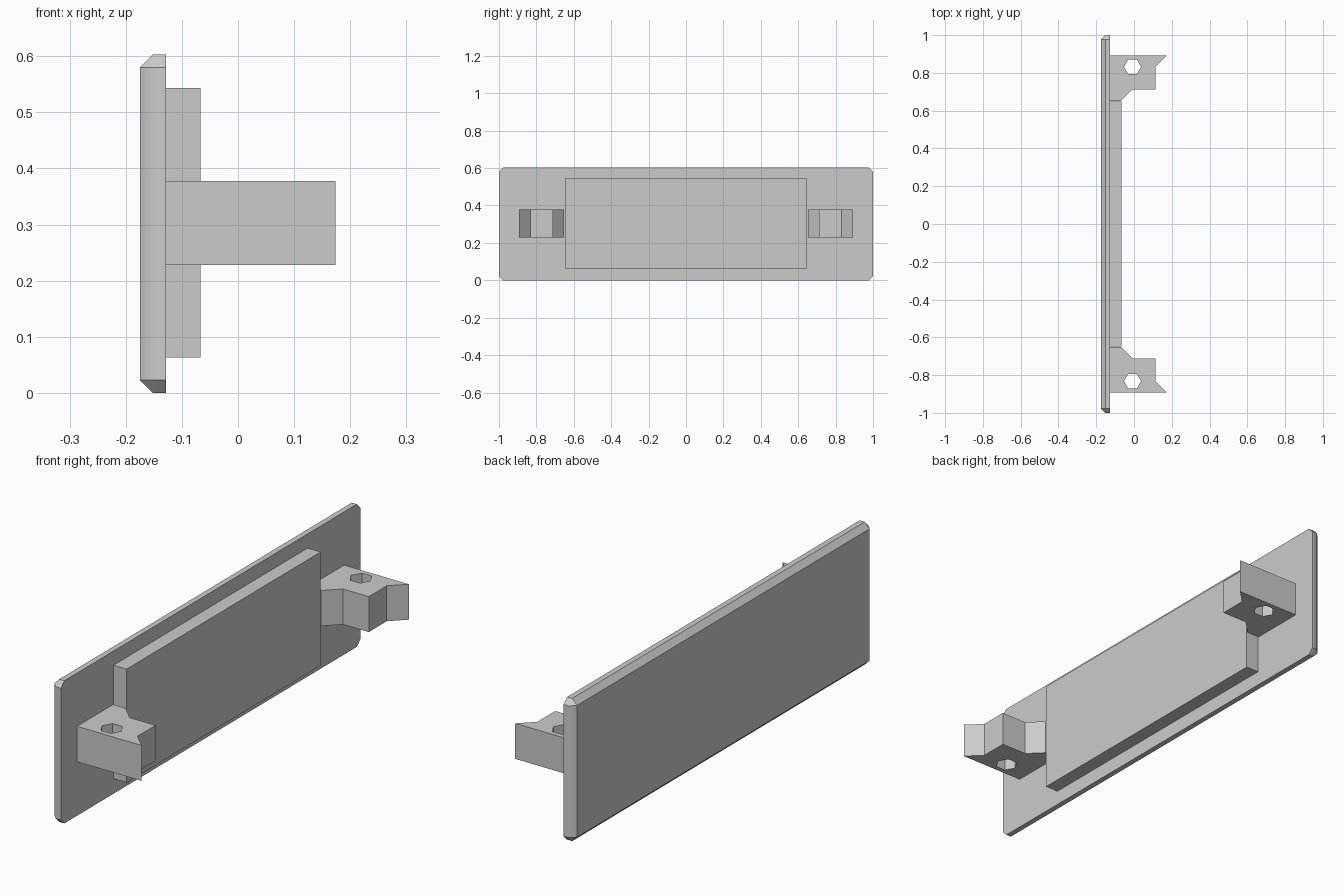
import bpy
import bmesh
from math import cos, sin, pi
from mathutils import Matrix, Vector

cube = bpy.data.objects.get("Cube")
if cube:
    bpy.data.objects.remove(cube, do_unlink=True)

grey = bpy.data.materials.new("light grey")
grey.use_nodes = True
colour = (0.6, 0.6, 0.6, 1)
grey.diffuse_color = colour
grey.node_tree.nodes["Principled BSDF"].inputs["Base Color"].default_value = colour

HEIGHT = 0.603
BACK, SEAT = -0.175, -0.128   # outer and inner faces of the plate
CHAMFER = 0.023


def finish(bm, name):
    bmesh.ops.recalc_face_normals(bm, faces=bm.faces)
    mesh = bpy.data.meshes.new(name)
    bm.to_mesh(mesh)
    bm.free()
    mesh.materials.append(grey)
    obj = bpy.data.objects.new(name, mesh)
    bpy.context.collection.objects.link(obj)
    return obj


def box(lo, hi):
    bm = bmesh.new()
    lo, hi = Vector(lo), Vector(hi)
    place = Matrix.Translation((lo + hi) / 2) @ Matrix.Diagonal((*(hi - lo), 1))
    bmesh.ops.create_cube(bm, size=1, matrix=place)
    return bm


# Cover plate: chamfered around the outer face and down its four corners
bm = box((BACK, -1, 0), (SEAT, 1, HEIGHT))
edges = [e for e in bm.edges
         if not all(abs(v.co.x - SEAT) < 0.001 for v in e.verts)]
bmesh.ops.bevel(bm, geom=edges, offset=CHAMFER, offset_type='OFFSET',
                segments=1, profile=0.5, affect='EDGES')
bmesh.ops.recalc_face_normals(bm, faces=bm.faces)
# Only the short ends blend softly into their outer chamfers
for f in bm.faces:
    f.smooth = True
for e in bm.edges:
    a, b = (f.normal for f in e.link_faces)
    e.smooth = a.y * b.y > 0.25 and abs(a.z - b.z) < 0.2
finish(bm, "cover_plate")

# Raised panel on the inner side
finish(box((SEAT, -0.648, 0.063), (-0.067, 0.648, 0.543)), "raised_panel")

# Mounting clips: hooked profile with a hexagonal hole, mirrored to both ends
outline = [(SEAT, 0.892), (0.174, 0.892), (0.113, 0.832), (0.113, 0.712),
           (-0.008, 0.712), (-0.068, 0.652), (SEAT, 0.652)]
hole = [(-0.008 + 0.045 * cos(i * pi / 3), 0.832 + 0.045 * sin(i * pi / 3))
        for i in range(6)]
bm = bmesh.new()
for loop in (outline, hole):
    verts = [bm.verts.new((x, y, 0.228)) for x, y in loop]
    for i, v in enumerate(verts):
        bm.edges.new((verts[i - 1], v))
bmesh.ops.triangle_fill(bm, edges=bm.edges[:], use_beauty=True, normal=(0, 0, 1))
top = bmesh.ops.extrude_face_region(bm, geom=bm.faces[:], use_keep_orig=True)
bmesh.ops.translate(bm, vec=(0, 0, 0.15),
                    verts=[g for g in top["geom"] if isinstance(g, bmesh.types.BMVert)])
clips = finish(bm, "mounting_clips")
mirror = clips.modifiers.new("Mirror", 'MIRROR')
mirror.use_axis = (False, True, False)
